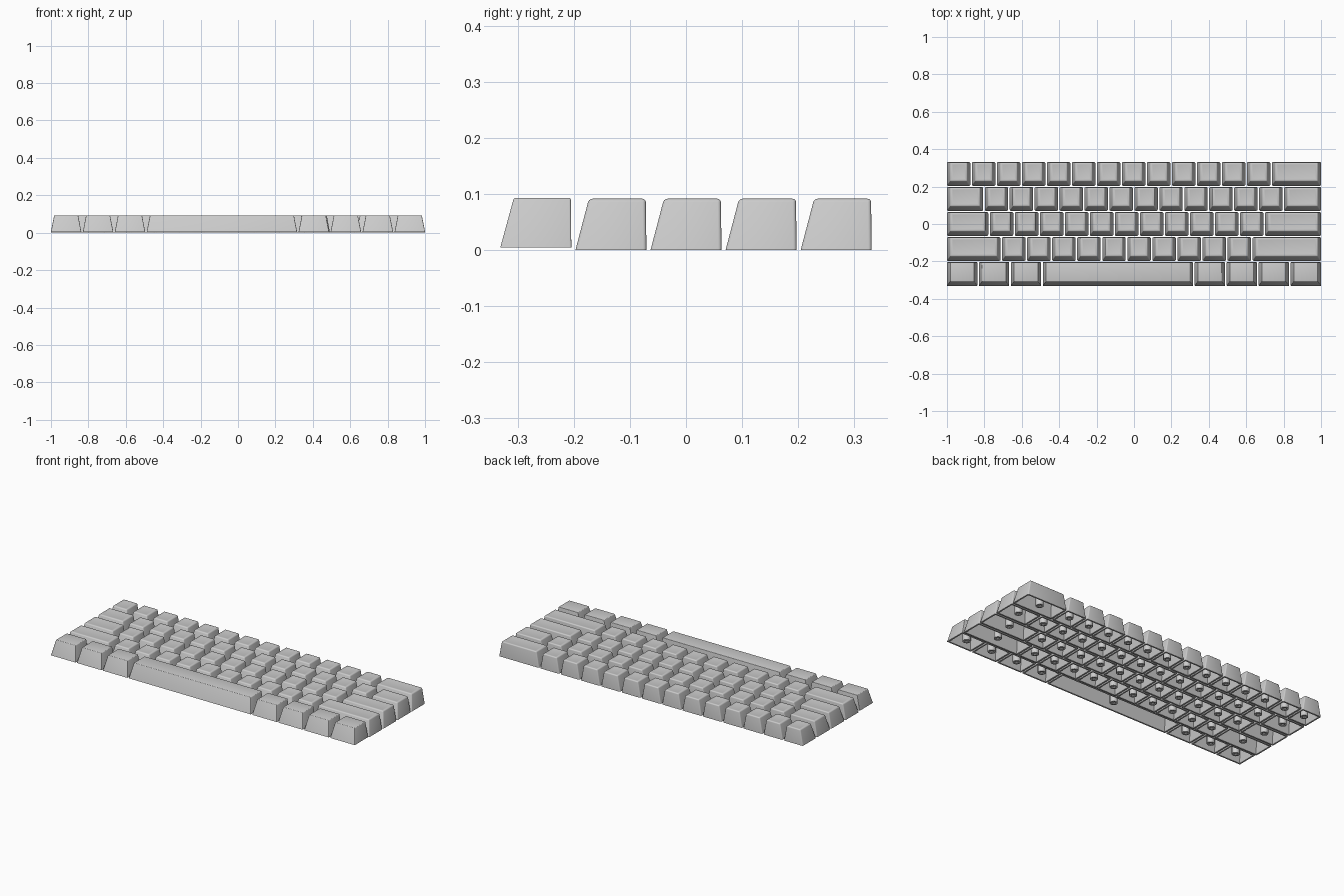
import bpy, bmesh, math
from mathutils import Vector

if "Cube" in bpy.data.objects:
    bpy.data.objects.remove(bpy.data.objects["Cube"])

GAP = 0.0085
PITCH_Y = 0.1338
DEPTH = 0.1265


def ring(bm, x0, x1, y0, y1, z):
    return [bm.verts.new(p) for p in ((x0, y0, z), (x1, y0, z), (x1, y1, z), (x0, y1, z))]


def loft(bm, a, b):
    n = len(a)
    for i in range(n):
        bm.faces.new((a[i], a[(i + 1) % n], b[(i + 1) % n], b[i]))


def add_stem(bm, z0, z1):
    # round post with a cross-shaped socket
    a, l = 0.0042, 0.012
    cross = [(a, a), (a, l), (-a, l), (-a, a), (-l, a), (-l, -a),
             (-a, -a), (-a, -l), (a, -l), (a, -a), (l, -a), (l, a)]
    angles = [math.radians(45 + 30 * i) for i in range(12)]
    circle = [(0.021 * math.cos(t), 0.021 * math.sin(t)) for t in angles]
    loops = [[bm.verts.new((x, y, z)) for x, y in pts]
             for pts, z in ((circle, z1), (circle, z0), (cross, z0), (cross, z1 - 0.01))]
    for p, q in zip(loops, loops[1:]):
        loft(bm, p, q)
    bm.faces.new(loops[-1])


def keycap(name, x0, x1, yc, z0, z1, bevel, scooped):
    bm = bmesh.new()
    w, h = (x1 - x0) / 2, DEPTH / 2
    # outer shell: sloped front and sides, nearly upright back
    low = ring(bm, -w, w, -h, h, z0)
    high = ring(bm, -w + 0.017, w - 0.017, -h + 0.024, h - 0.001, z1)
    loft(bm, low, high)
    top = bm.faces.new(high)
    edges = list(top.edges) + [e for e in bm.edges
                               if abs(e.verts[0].co.z - e.verts[1].co.z) > 0.01]
    bmesh.ops.bevel(bm, geom=edges, offset=bevel, segments=3, profile=0.5, affect='EDGES')
    # shallow finger scoop
    if scooped:
        top = max((f for f in bm.faces if f.normal.z > 0.99 or
                   all(v.co.z > z1 - 1e-5 for v in f.verts)), key=lambda f: f.calc_area())
        bmesh.ops.inset_individual(bm, faces=[top], thickness=0.012)
        for v in top.verts:
            v.co.z -= 0.002
    # hollow underside: rim, inner walls, ceiling
    rim_edges = [e for e in bm.edges if e.is_boundary]
    floor = bmesh.ops.contextual_create(bm, geom=rim_edges)['faces'][0]
    bmesh.ops.inset_individual(bm, faces=[floor], thickness=0.009)
    roof_z = z1 - 0.015
    roof = bmesh.ops.extrude_discrete_faces(bm, faces=[floor])['faces'][0]
    for v in roof.verts:
        v.co.z = roof_z
        v.co.x -= math.copysign(0.013, v.co.x)
        if v.co.y < 0:
            v.co.y += 0.019
    bmesh.ops.recalc_face_normals(bm, faces=bm.faces)
    add_stem(bm, z0 + 0.004, roof_z + 0.002)
    bmesh.ops.recalc_face_normals(bm, faces=bm.faces)
    bmesh.ops.translate(bm, verts=bm.verts, vec=Vector(((x0 + x1) / 2, yc, 0)))
    mesh = bpy.data.meshes.new(name)
    bm.to_mesh(mesh)
    bm.free()
    ob = bpy.data.objects.new(name, mesh)
    bpy.context.collection.objects.link(ob)
    return ob


def spread(start, stop, n):
    return [start + (stop - start) * i / n for i in range(n + 1)]


# key boundaries of each row, back to front
L, R = -1 - GAP / 2, 1 + GAP / 2
rows = {
    "number_row_key": spread(L, 0.733, 13) + [R],
    "upper_row_key": [L] + spread(-0.802, 0.798, 12) + [R],
    "home_row_key": [L] + spread(-0.775, 0.696, 11) + [R],
    "lower_row_key": [L] + spread(-0.710, 0.630, 10) + [R],
    "bottom_row_key": spread(L, -0.492, 3) + spread(0.320, R, 4),
}

keys = []
for r, (name, xs) in enumerate(rows.items()):
    last = r == 4
    for i, (a, b) in enumerate(zip(xs, xs[1:])):
        label = "space_bar" if b - a > 0.5 else f"{name}_{i + 1}"
        keys.append(keycap(label, a + GAP / 2, b - GAP / 2, (2 - r) * PITCH_Y,
                           0.005 if last else 0.0, 0.093 if last else 0.0915,
                           0.003 if last else 0.006, not last))

# smooth the rounded edges only
for ob in keys:
    ob.select_set(True)
bpy.context.view_layer.objects.active = keys[0]
bpy.ops.object.shade_smooth_by_angle(angle=math.radians(35))
